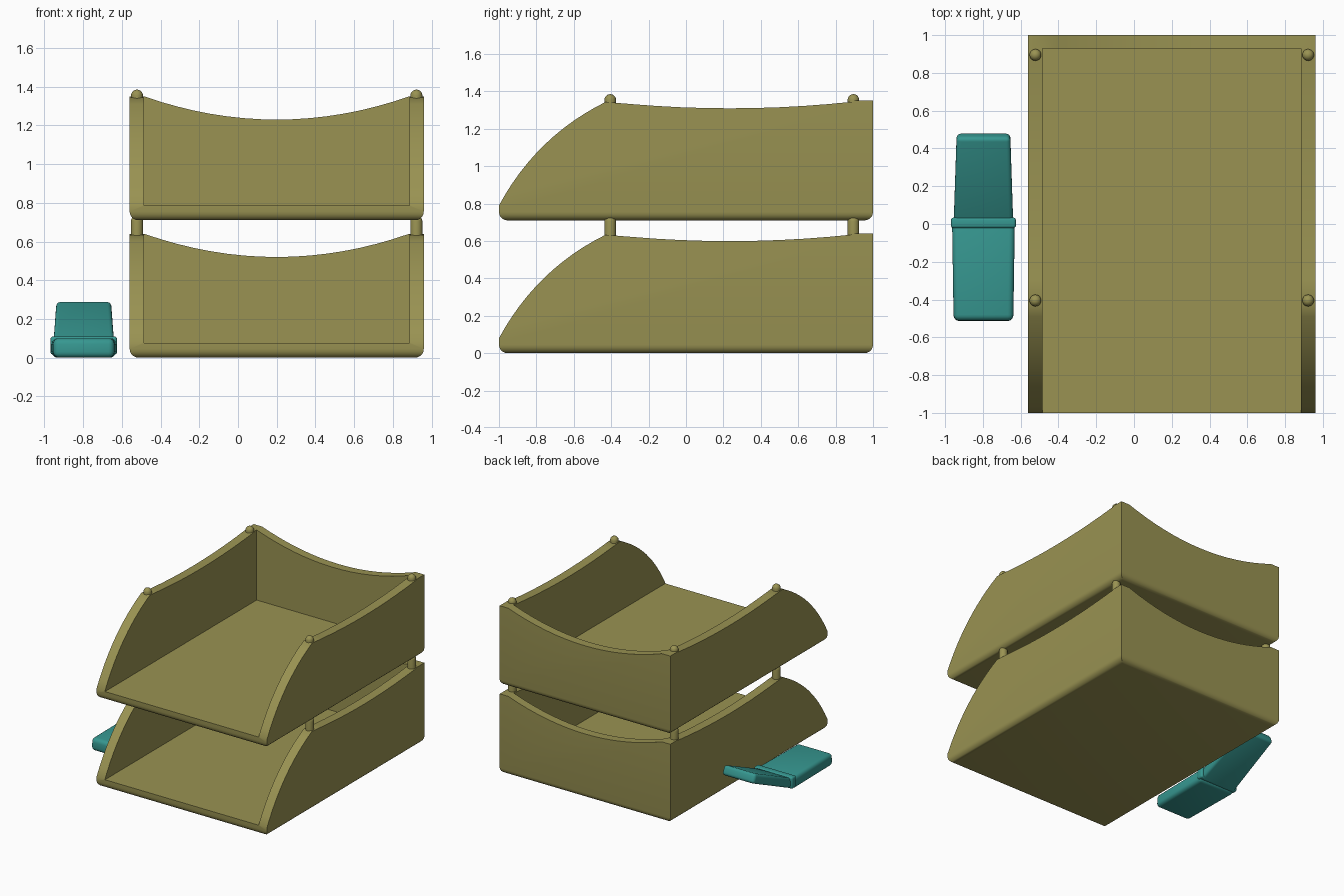
import bpy, bmesh, math
from mathutils import Vector

if "Cube" in bpy.data.objects:
    bpy.data.objects.remove(bpy.data.objects["Cube"])


def material(name, color):
    m = bpy.data.materials.new(name)
    m.diffuse_color = (*color, 1)
    m.use_nodes = True
    m.node_tree.nodes["Principled BSDF"].inputs["Base Color"].default_value = m.diffuse_color
    return m


OLIVE = material("olive_plastic", (0.32, 0.29, 0.085))
TEAL = material("teal_plastic", (0.037, 0.31, 0.28))


def make(name, bm, mat=None):
    bmesh.ops.recalc_face_normals(bm, faces=bm.faces[:])
    me = bpy.data.meshes.new(name)
    bm.to_mesh(me)
    bm.free()
    ob = bpy.data.objects.new(name, me)
    bpy.context.collection.objects.link(ob)
    if mat:
        me.materials.append(mat)
    return ob


def smooth(ob):
    bpy.ops.object.select_all(action='DESELECT')
    ob.select_set(True)
    bpy.context.view_layer.objects.active = ob
    bpy.ops.object.shade_smooth_by_angle(angle=math.radians(35))


def loft(ring_a, ring_b):
    """Closed solid between two matching outlines."""
    bm = bmesh.new()
    a = [bm.verts.new(p) for p in ring_a]
    b = [bm.verts.new(p) for p in ring_b]
    bm.faces.new(a)
    bm.faces.new(b[::-1])
    for i in range(len(a)):
        j = (i + 1) % len(a)
        bm.faces.new((a[i], b[i], b[j], a[j]))
    return bm


def box(x0, x1, y0, y1, z0, z1):
    ring = [(x0, y0), (x1, y0), (x1, y1), (x0, y1)]
    return loft([(x, y, z0) for x, y in ring], [(x, y, z1) for x, y in ring])


def cut(ob, bm):
    cutter = make("cutter", bm)
    cutter.hide_render = True
    bpy.ops.object.select_all(action='DESELECT')
    bpy.context.view_layer.objects.active = ob
    mod = ob.modifiers.new("cut", 'BOOLEAN')
    mod.operation = 'DIFFERENCE'
    mod.solver = 'EXACT'
    mod.object = cutter
    bpy.ops.object.modifier_apply(modifier=mod.name)
    bpy.data.objects.remove(cutter)


X0, X1, T, H = -0.56, 0.96, 0.075, 0.64
CX = (X0 + X1) / 2


def tray(name, z):
    # outer block with rounded bottom edges
    bm = box(X0, X1, -1, 1, 0, H)
    low = [e for e in bm.edges if all(v.co.z < 0.01 for v in e.verts)]
    bmesh.ops.bevel(bm, geom=low, offset=0.045, segments=5, profile=0.5, affect='EDGES')
    ob = make(name, bm, OLIVE)
    # open-fronted cavity
    cut(ob, box(X0 + T, X1 - T, -1.2, 1 - T + 0.005, T, 1))
    # swept side walls: rising arc, then a shallow sag
    p, c, q = Vector((-1, 0.08)), Vector((-0.8, 0.45)), Vector((-0.43, 0.633))
    curve = [(-1.1, 0.08)]
    curve += [tuple(p * (1 - t) ** 2 + c * 2 * t * (1 - t) + q * t * t)
              for t in (i / 12 for i in range(13))]
    for i in range(1, 11):
        u = i / 10
        curve.append((-0.43 + 1.33 * u, 0.635 - 0.036 * (1 - (2 * u - 1) ** 2)))
    curve += [(0.9, 1), (-1.1, 1)]
    cut(ob, loft([(X0 - 0.1, y, w) for y, w in curve], [(X1 + 0.1, y, w) for y, w in curve]))
    # sagging back wall
    half = (X1 - X0) / 2 - T
    sag = [(CX + half * i / 8, 0.52 + 0.12 * (i / 8) ** 2) for i in range(-8, 9)]
    sag += [(CX + half, 1), (CX - half, 1)]
    cut(ob, loft([(x, 0.85, w) for x, w in sag], [(x, 1.1, w) for x, w in sag]))
    ob.location.z = z
    smooth(ob)


def peg(name, x, y, z0, z1, r=0.031):
    # round post with a domed tip
    prof = [(0, z0), (r, z0)]
    prof += [(r * math.cos(a), z1 - r + r * math.sin(a))
             for a in (math.pi / 2 * i / 5 for i in range(6))]
    bm = bmesh.new()
    vs = [bm.verts.new((a, 0, b)) for a, b in prof]
    es = [bm.edges.new(vs[i:i + 2]) for i in range(len(vs) - 1)]
    bmesh.ops.spin(bm, geom=vs + es, cent=(0, 0, 0), axis=(0, 0, 1),
                   angle=math.tau, steps=20, use_merge=True)
    bmesh.ops.remove_doubles(bm, verts=bm.verts[:], dist=1e-5)
    ob = make(name, bm, OLIVE)
    ob.location = (x, y, 0)
    smooth(ob)


tray("lower_tray", 0)
tray("upper_tray", 0.71)
for x, sx in ((-0.522, "left"), (0.922, "right")):
    for y, sy in ((-0.405, "front"), (0.895, "back")):
        peg(f"lower_peg_{sx}_{sy}", x, y, 0.6, 0.735)
        peg(f"upper_peg_{sx}_{sy}", x, y, 1.31, 1.385)


def slab(name, front, back, r):
    """Rounded slab; each end is half width plus bottom and top (y, z)."""
    cx = -0.797

    def ring(w, lo, hi):
        return [(cx - w, *lo), (cx + w, *lo), (cx + w, *hi), (cx - w, *hi)]
    bm = loft(ring(*front), ring(*back))
    bmesh.ops.bevel(bm, geom=bm.edges[:], offset=r, segments=4, profile=0.5,
                    affect='EDGES', clamp_overlap=True)
    smooth(make(name, bm, TEAL))


# folding desk gadget: flat base, raised lid, hinge bar
slab("gadget_base", (0.158, (-0.515, 0), (-0.51, 0.1)), (0.166, (0.01, 0), (0.01, 0.1)), 0.03)
slab("gadget_lid", (0.158, (0.0, 0.005), (-0.015, 0.08)), (0.142, (0.485, 0.225), (0.455, 0.295)), 0.022)
slab("gadget_hinge", (0.172, (-0.022, 0.015), (-0.022, 0.11)), (0.172, (0.034, 0.015), (0.034, 0.11)), 0.015)
